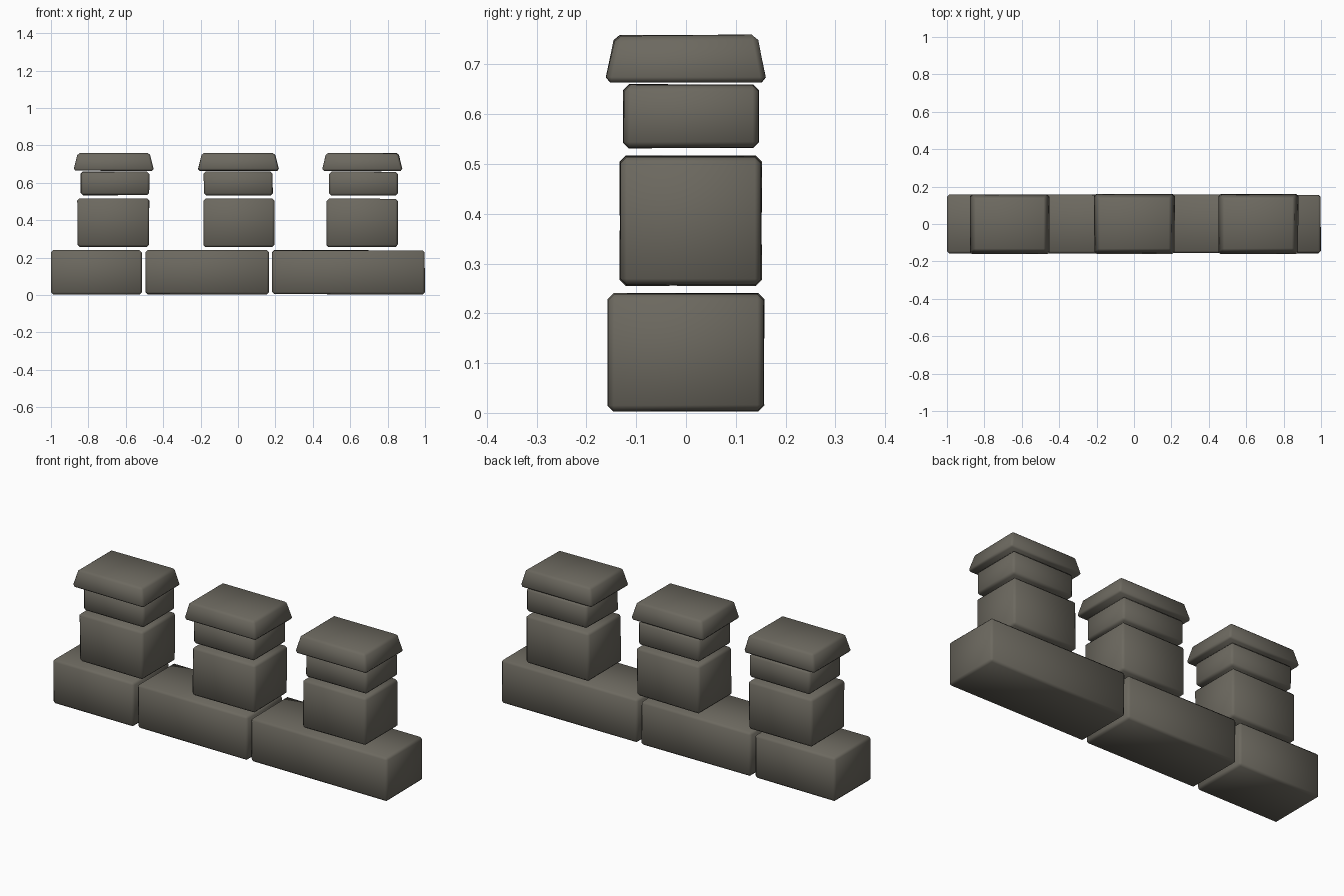
import bpy, bmesh, random
from mathutils import Vector

if "Cube" in bpy.data.objects:
    bpy.data.objects.remove(bpy.data.objects["Cube"])

random.seed(4)
stone = bpy.data.materials.new("grey_stone")
stone.diffuse_color = (0.15, 0.14, 0.115, 1)
stone.use_nodes = True
stone.node_tree.nodes["Principled BSDF"].inputs["Base Color"].default_value = stone.diffuse_color


def block(name, x, y, z, inset=(0, 0), bevel=0.012, jitter=0.003):
    """Chamfered, slightly irregular stone; inset narrows the top."""
    bm = bmesh.new()
    bmesh.ops.create_cube(bm, size=1)
    for v in bm.verts:
        sx, sy, sz = (1 if c > 0 else -1 for c in v.co)
        top = sz > 0
        v.co = Vector((x[sx > 0] - sx * inset[0] * top,
                       y[sy > 0] - sy * inset[1] * top,
                       z[top]))
        # hand-cut irregularity, only inwards so the outline holds
        v.co -= Vector((sx, sy, sz)) * random.uniform(0, jitter)
    bmesh.ops.bevel(bm, geom=bm.edges[:], offset=bevel, segments=1,
                    affect='EDGES', profile=0.5)
    bmesh.ops.recalc_face_normals(bm, faces=bm.faces[:])
    for f in bm.faces:
        f.smooth = True
    me = bpy.data.meshes.new(name)
    bm.to_mesh(me)
    bm.free()
    me.materials.append(stone)
    ob = bpy.data.objects.new(name, me)
    bpy.context.collection.objects.link(ob)
    return ob


# long foundation stones
for i, x in enumerate([(-1, -0.513), (-0.496, 0.166), (0.18, 1)]):
    block(f"base_stone_{i}", x, (-0.158, 0.158), (0.002, 0.241))

# three merlons: lower stone, thin upper stone, sloped cap
lower = [(-0.86, -0.474), (-0.186, 0.196), (0.473, 0.857)]
upper = [(-0.843, -0.472), (-0.184, 0.187), (0.487, 0.857)]
caps = [(-0.882, -0.448), (-0.217, 0.222), (0.447, 0.882)]
for i in range(3):
    block(f"merlon_lower_{i}", lower[i], (-0.134, 0.153), (0.255, 0.517))
    block(f"merlon_upper_{i}", upper[i], (-0.127, 0.148), (0.531, 0.661))
    block(f"merlon_cap_{i}", caps[i], (-0.164, 0.163), (0.663, 0.76),
          inset=(0.024, 0.02), bevel=0.011)
